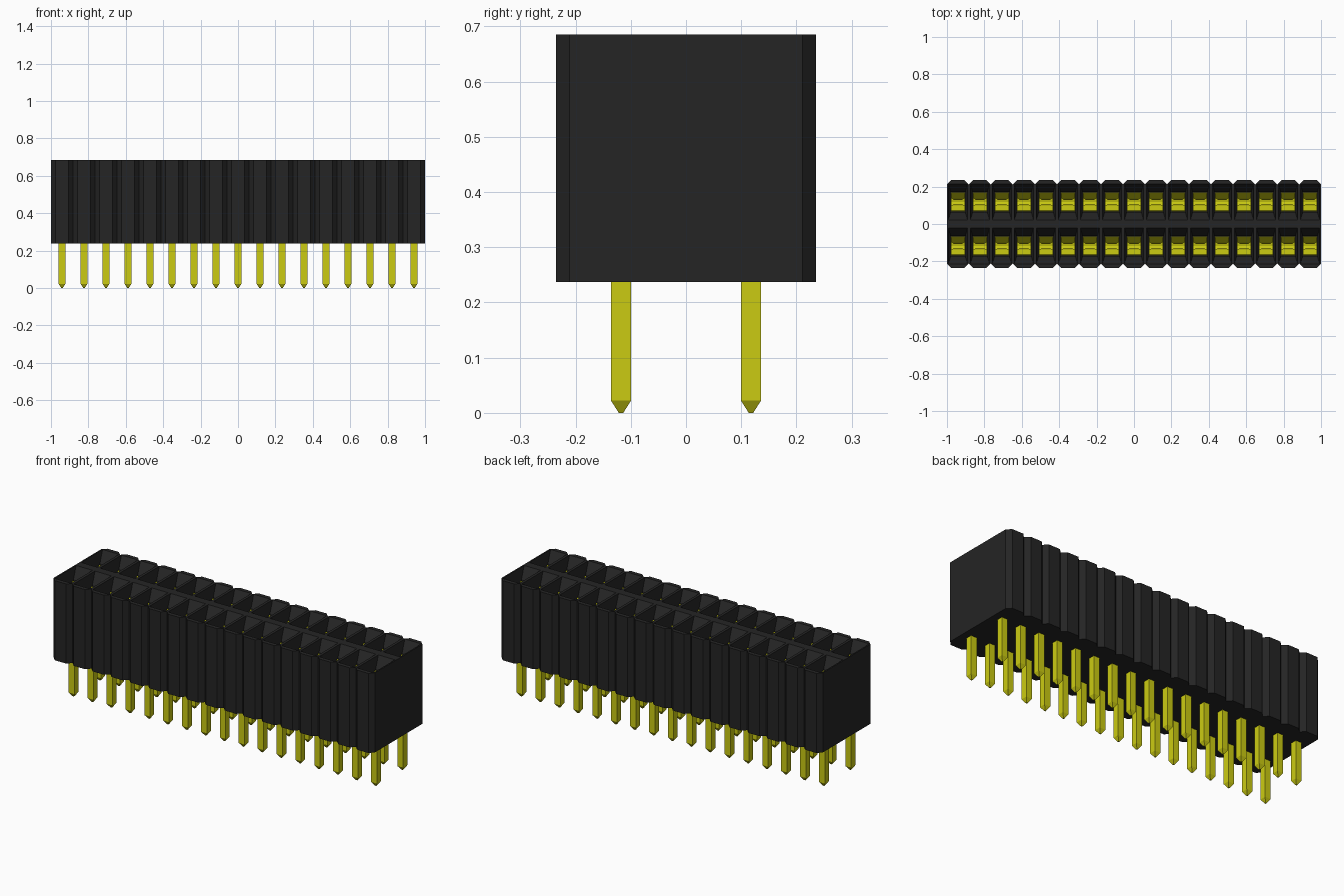
import bpy, bmesh
from mathutils import Matrix

default = bpy.data.objects.get("Cube")
if default:
    bpy.data.objects.remove(default)

COLS = 17
PITCH = 2 / COLS
BOTTOM, TOP = 0.237, 0.685
CENTRES = [(-1 + PITCH * (i + 0.5), s * PITCH) for i in range(COLS) for s in (-1, 1)]


def material(name, colour, rough):
    m = bpy.data.materials.new(name)
    m.use_nodes = True
    m.diffuse_color = colour
    bsdf = m.node_tree.nodes["Principled BSDF"]
    bsdf.inputs["Base Color"].default_value = colour
    bsdf.inputs["Roughness"].default_value = rough
    return m


black = material("black plastic", (0.018, 0.018, 0.018, 1), 0.6)
gold = material("yellow gold", (0.6, 0.6, 0.006, 1), 0.5)


def finish(name, bm, mat):
    bmesh.ops.recalc_face_normals(bm, faces=bm.faces)
    mesh = bpy.data.meshes.new(name)
    bm.to_mesh(mesh)
    bm.free()
    mesh.materials.append(mat)
    ob = bpy.data.objects.new(name, mesh)
    bpy.context.collection.objects.link(ob)
    return ob


def loft(bm, x, y, sections):
    """Closed solid through rectangles given as (z, half x, half y)."""
    rings = [[bm.verts.new((x + sx * hx, y + sy * hy, z))
              for sx, sy in ((-1, -1), (1, -1), (1, 1), (-1, 1))]
             for z, hx, hy in sections]
    for a, b in zip(rings, rings[1:]):
        for k in range(4):
            n = (k + 1) % 4
            bm.faces.new((a[k], a[n], b[n], b[k]))
    bm.faces.new(rings[0])
    bm.faces.new(rings[-1])


# Housing: scalloped outline with a chamfer at every cell corner
CH, DEPTH = 0.024, 2 * PITCH
front = []
for i in range(COLS):
    x0 = -1 + i * PITCH
    if i == 0:
        front.append((x0, -DEPTH + CH))
    front += [(x0 + CH, -DEPTH), (x0 + PITCH - CH, -DEPTH), (x0 + PITCH, -DEPTH + CH)]
outline = front + [(-x, -y) for x, y in front]
bm = bmesh.new()
base = bm.faces.new([bm.verts.new((x, y, BOTTOM)) for x, y in outline])
wall = bmesh.ops.extrude_face_region(bm, geom=[base])
bmesh.ops.translate(bm, vec=(0, 0, TOP - BOTTOM),
                    verts=[v for v in wall["geom"] if isinstance(v, bmesh.types.BMVert)])
housing = finish("housing", bm, black)

# Socket cutter: tapered mouth above a straight shaft
bm = bmesh.new()
for x, y in CENTRES:
    loft(bm, x, y, [(0.26, 0.039, 0.054), (0.625, 0.039, 0.054),
                    (TOP, 0.051, 0.095), (TOP + 0.02, 0.051, 0.095)])
cutter = finish("socket_cutter", bm, black)
cutter.hide_render = True
cutter.hide_viewport = True
cut = housing.modifiers.new("sockets", "BOOLEAN")
cut.operation = "DIFFERENCE"
cut.solver = "EXACT"
cut.object = cutter

# Solder pins with pointed tips
bm = bmesh.new()
for x, y in CENTRES:
    loft(bm, x, y, [(0, 0.004, 0.004), (0.022, 0.018, 0.018), (0.27, 0.018, 0.018)])
finish("pins", bm, gold)

# Spring contacts: a pair of flared leaves joined at the foot, (offset y, z, half width)
LEAF = [(0.048, 0.62, 0.037), (0.026, 0.585, 0.037), (0.014, 0.55, 0.02),
        (0.04, 0.4, 0.02), (0.04, 0.28, 0.037), (0, 0.27, 0.037)]
PATH = LEAF + [(-y, z, w) for y, z, w in reversed(LEAF[:-1])]
bm = bmesh.new()
for x, y in CENTRES:
    rows = [[bm.verts.new((x + s * w, y + dy, z)) for s in (-1, 1)] for dy, z, w in PATH]
    for a, b in zip(rows, rows[1:]):
        bm.faces.new((a[0], a[1], b[1], b[0]))
contacts = finish("spring_contacts", bm, gold)
plate = contacts.modifiers.new("thickness", "SOLIDIFY")
plate.thickness = 0.008
plate.offset = 0
